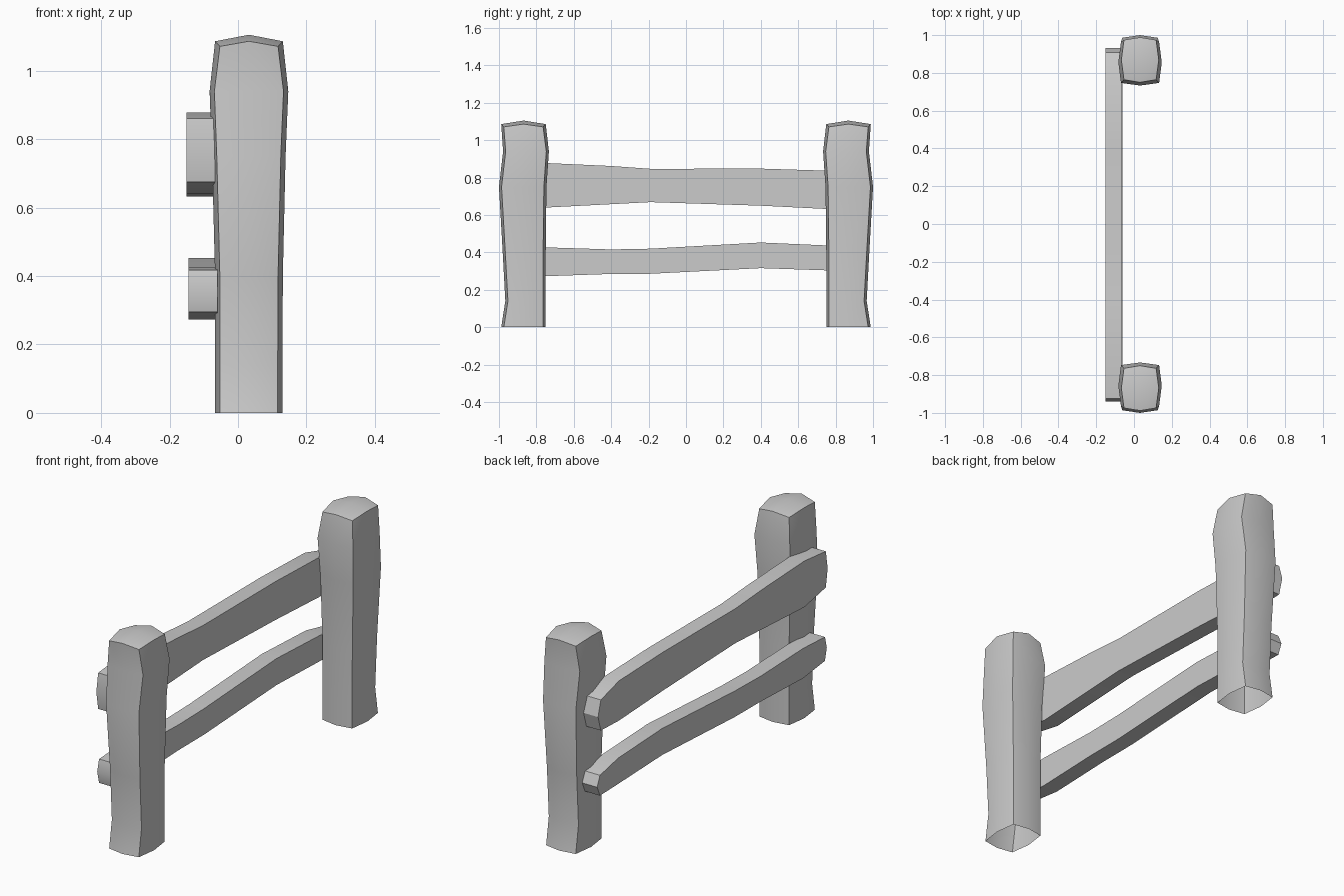
import bpy, bmesh, math

if "Cube" in bpy.data.objects:
    bpy.data.objects.remove(bpy.data.objects["Cube"])


def finish(bm, name):
    bmesh.ops.recalc_face_normals(bm, faces=bm.faces[:])
    mesh = bpy.data.meshes.new(name)
    bm.to_mesh(mesh)
    bm.free()
    obj = bpy.data.objects.new(name, mesh)
    bpy.context.collection.objects.link(obj)
    bpy.ops.object.select_all(action='DESELECT')
    obj.select_set(True)
    bpy.context.view_layer.objects.active = obj
    bpy.ops.object.shade_smooth_by_angle(angle=math.radians(32))
    return obj


# Post rings: height, x min, x max, inner |y|, outer |y|
RINGS = [
    (0.0, -0.067, 0.130, 0.750, 0.988),
    (0.14, -0.067, 0.130, 0.750, 0.966),
    (0.40, -0.067, 0.131, 0.750, 0.980),
    (0.75, -0.076, 0.139, 0.746, 1.000),
    (0.94, -0.083, 0.147, 0.733, 0.978),
    (1.086, -0.067, 0.131, 0.750, 0.988),
]


def post(name, side):
    """Bulging four-sided post with a crowned top and an open base."""
    bm = bmesh.new()
    loops = []
    for i, (z, x0, x1, y0, y1) in enumerate(RINGS):
        cx, cy, c = (x0 + x1) / 2, (y0 + y1) / 2, 0.014
        zc = z - 0.015 if i == len(RINGS) - 1 else z
        pts = [(x0 + c, y0 + c, zc), (cx, y0, z), (x1 - c, y0 + c, zc), (x1, cy, z),
               (x1 - c, y1 - c, zc), (cx, y1, z), (x0 + c, y1 - c, zc), (x0, cy, z)]
        loops.append([bm.verts.new((x, y * side, h)) for x, y, h in pts])
    for a, b in zip(loops, loops[1:]):
        for k in range(8):
            n = (k + 1) % 8
            bm.faces.new((a[k], a[n], b[n], b[k]))
    # crowned top made of four quads meeting at the centre
    top = loops[-1]
    centre = bm.verts.new((0.032, 0.868 * side, 1.105))
    for k in range(0, 8, 2):
        bm.faces.new((top[k - 1], top[k], top[k + 1], centre))
    return finish(bm, name)


def rail(name, x0, x1, stations, tips):
    """Wavy plank: stations are (y, bottom, top); tips are the end bulges."""
    bm = bmesh.new()
    loops = [[bm.verts.new((x, y, z)) for x, z in ((x0, b), (x1, b), (x1, t), (x0, t))]
             for y, b, t in stations]
    for a, b in zip(loops, loops[1:]):
        for k in range(4):
            n = (k + 1) % 4
            bm.faces.new((a[k], a[n], b[n], b[k]))
    # slightly pointed ends
    for loop, (y, z) in zip((loops[0], loops[-1]), tips):
        m0, m1 = bm.verts.new((x0, y, z)), bm.verts.new((x1, y, z))
        bm.faces.new((loop[0], loop[1], m1, m0))
        bm.faces.new((m0, m1, loop[2], loop[3]))
        bm.faces.new((loop[0], m0, loop[3]))
        bm.faces.new((loop[1], loop[2], m1))
    return finish(bm, name)


post("front_post", -1)
post("back_post", 1)

rail("upper_rail", -0.15, -0.066,
     [(-0.925, 0.675, 0.861), (-0.75, 0.640, 0.878), (-0.40, 0.658, 0.862),
      (-0.19, 0.669, 0.847), (0.40, 0.650, 0.848), (0.76, 0.632, 0.837),
      (0.908, 0.637, 0.795)],
     [(-0.940, 0.768), (0.931, 0.715)])

rail("lower_rail", -0.145, -0.06,
     [(-0.925, 0.295, 0.418), (-0.75, 0.273, 0.427), (-0.40, 0.285, 0.416),
      (-0.19, 0.286, 0.420), (0.40, 0.316, 0.453), (0.76, 0.304, 0.437),
      (0.908, 0.300, 0.405)],
     [(-0.940, 0.357), (0.931, 0.352)])
